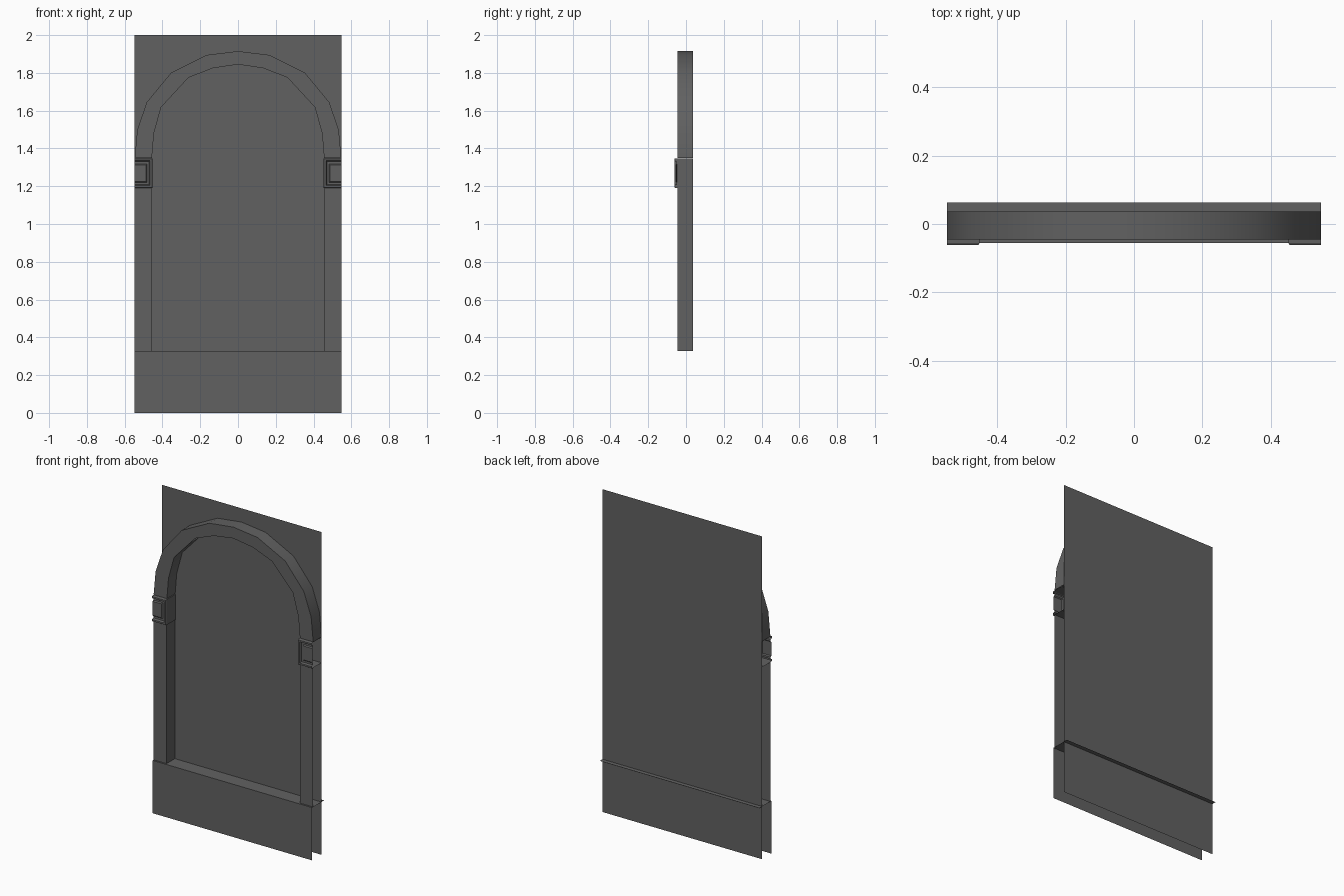
import bpy

cube = bpy.data.objects.get("Cube")
if cube:
    bpy.data.objects.remove(cube, do_unlink=True)

W = 0.547            # half width of the module
BACK = 0.036         # wall panel depth
FRONT = -0.045       # pillar and arch front
SKIRT = -0.055       # base front
SHELF_Z = 0.327

stone = bpy.data.materials.new("dark_grey_stone")
stone.use_nodes = True
colour = (0.12, 0.12, 0.12, 1)
stone.diffuse_color = colour
stone.node_tree.nodes["Principled BSDF"].inputs["Base Color"].default_value = colour


def loft(name, rows, mirror=False, cap=False, smooth=False):
    """Skin consecutive rows of points with quads, optionally closing the last row."""
    n = len(rows[0])
    verts = [p for row in rows for p in row]
    faces = [(r * n + i, r * n + i + 1, (r + 1) * n + i + 1, (r + 1) * n + i)
             for r in range(len(rows) - 1) for i in range(n - 1)]
    if cap:
        faces.append(tuple(range((len(rows) - 1) * n, len(rows) * n)))
    mesh = bpy.data.meshes.new(name)
    mesh.from_pydata(verts, [], faces)
    mesh.materials.append(stone)
    obj = bpy.data.objects.new(name, mesh)
    bpy.context.collection.objects.link(obj)
    if mirror:
        mod = obj.modifiers.new("mirror", "MIRROR")
        mod.use_clip = True
    if smooth:
        bpy.ops.object.select_all(action="DESELECT")
        obj.select_set(True)
        bpy.context.view_layer.objects.active = obj
        bpy.ops.object.shade_smooth_by_angle()
    return obj


def strip(name, profile):
    """Full-width sheet following a (y, z) profile."""
    return loft(name, [[(-W, y, z), (W, y, z)] for y, z in profile])


# Flat wall, base front and shelf that passes through the wall
strip("wall_panel", [(BACK, 2), (BACK, 0)])
strip("base_front", [(SKIRT, SHELF_Z), (SKIRT, 0)])
strip("base_shelf", [(0.063, SHELF_Z), (SKIRT, SHELF_Z)])

# Pillars: front and inner faces, open at the module's sides
loft("pillars", [[(x, y, z) for x, y in ((0.458, BACK), (0.458, FRONT), (W, FRONT))]
                 for z in (SHELF_Z, 1.19)], mirror=True)

# Arch: outer edge, front band and inner edge
outer = [(W, 1.35), (0.533, 1.5), (0.483, 1.645), (0.355, 1.8), (0.165, 1.895), (0, 1.915)]
inner = [(0.456, 1.35), (0.445, 1.48), (0.407, 1.618), (0.262, 1.775), (0.133, 1.825), (0, 1.845)]
loft("arch", [[(a, BACK, b), (a, FRONT, b), (c, FRONT, d), (c, BACK, d)]
              for (a, b), (c, d) in zip(outer, inner)], mirror=True, smooth=True)

# Capitals: raised rim around a sunken field with a low centre block
steps = [(0, BACK), (0, -0.056), (0.003, -0.061), (0.013, -0.061), (0.016, -0.056),
         (0.018, -0.048), (0.03, -0.048), (0.036, -0.054)]
loft("capitals", [[(W, y, 1.19 + i), (0.452 + i, y, 1.19 + i),
                   (0.452 + i, y, 1.348 - i), (W, y, 1.348 - i)] for i, y in steps],
     mirror=True, cap=True)
